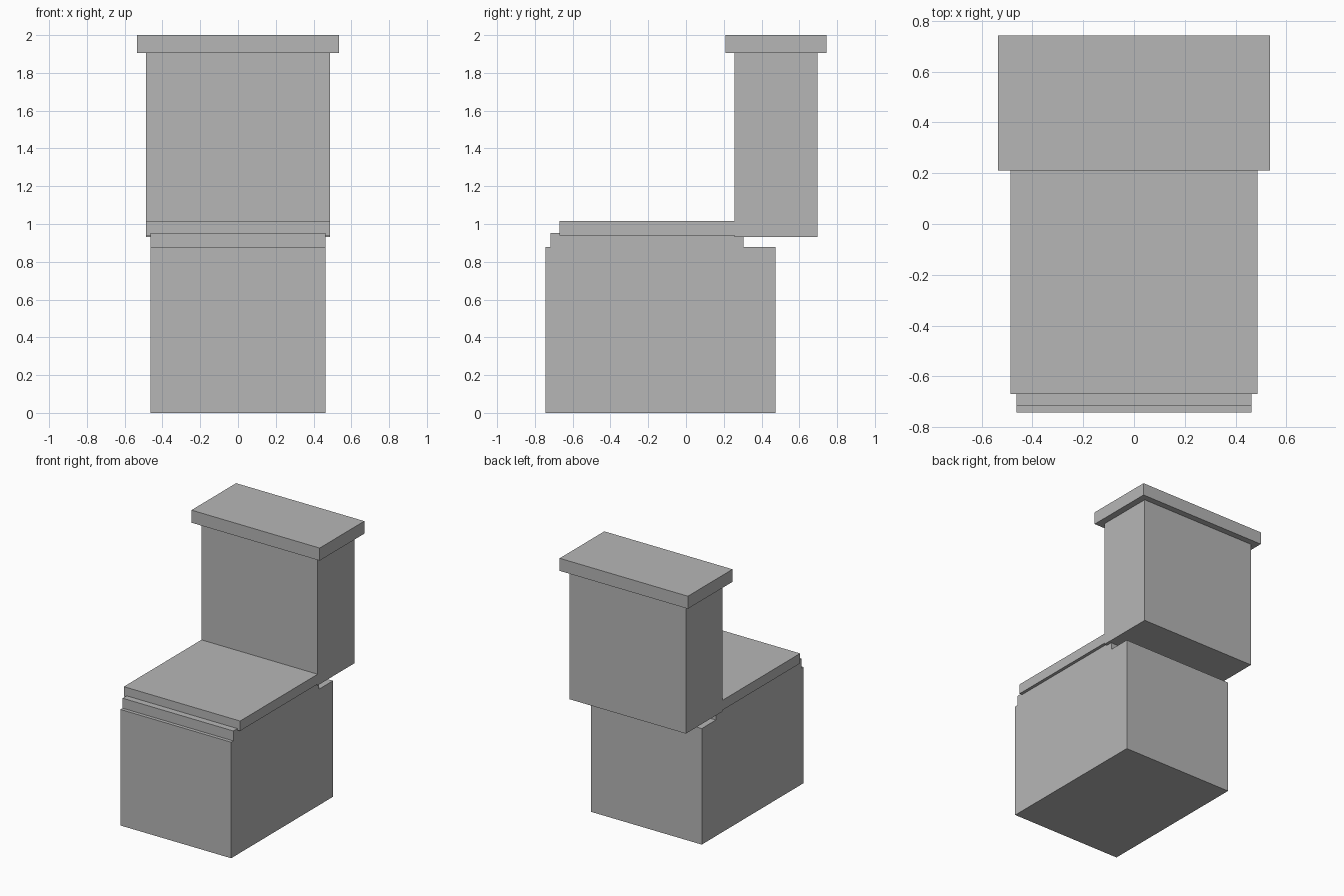
import bpy
import bmesh

if "Cube" in bpy.data.objects:
    bpy.data.objects.remove(bpy.data.objects["Cube"])

# Single flat colour
grey = bpy.data.materials.new("plain grey")
grey.diffuse_color = (0.47, 0.47, 0.47, 1.0)
grey.use_nodes = True
grey.node_tree.nodes["Principled BSDF"].inputs["Base Color"].default_value = grey.diffuse_color


def box(name, half_width, y0, y1, z0, z1):
    """Box symmetric in x, spanning the given y and z ranges."""
    bm = bmesh.new()
    bmesh.ops.create_cube(bm, size=1.0)
    for v in bm.verts:
        v.co.x *= 2 * half_width
        v.co.y = y0 if v.co.y < 0 else y1
        v.co.z = z0 if v.co.z < 0 else z1
    mesh = bpy.data.meshes.new(name)
    bm.to_mesh(mesh)
    bm.free()
    mesh.materials.append(grey)
    obj = bpy.data.objects.new(name, mesh)
    bpy.context.collection.objects.link(obj)
    return obj


# Bowl: block with a shallow rim set back on top
box("bowl_base", 0.463, -0.743, 0.473, 0.0, 0.877)
box("bowl_rim", 0.463, -0.717, 0.304, 0.877, 0.952)

# Seat lid, meeting the front of the tank
box("seat", 0.486, -0.669, 0.257, 0.94, 1.015)

# Tank and its overhanging lid
box("tank", 0.486, 0.257, 0.696, 0.93, 1.905)
box("tank_lid", 0.536, 0.21, 0.743, 1.905, 2.0)
